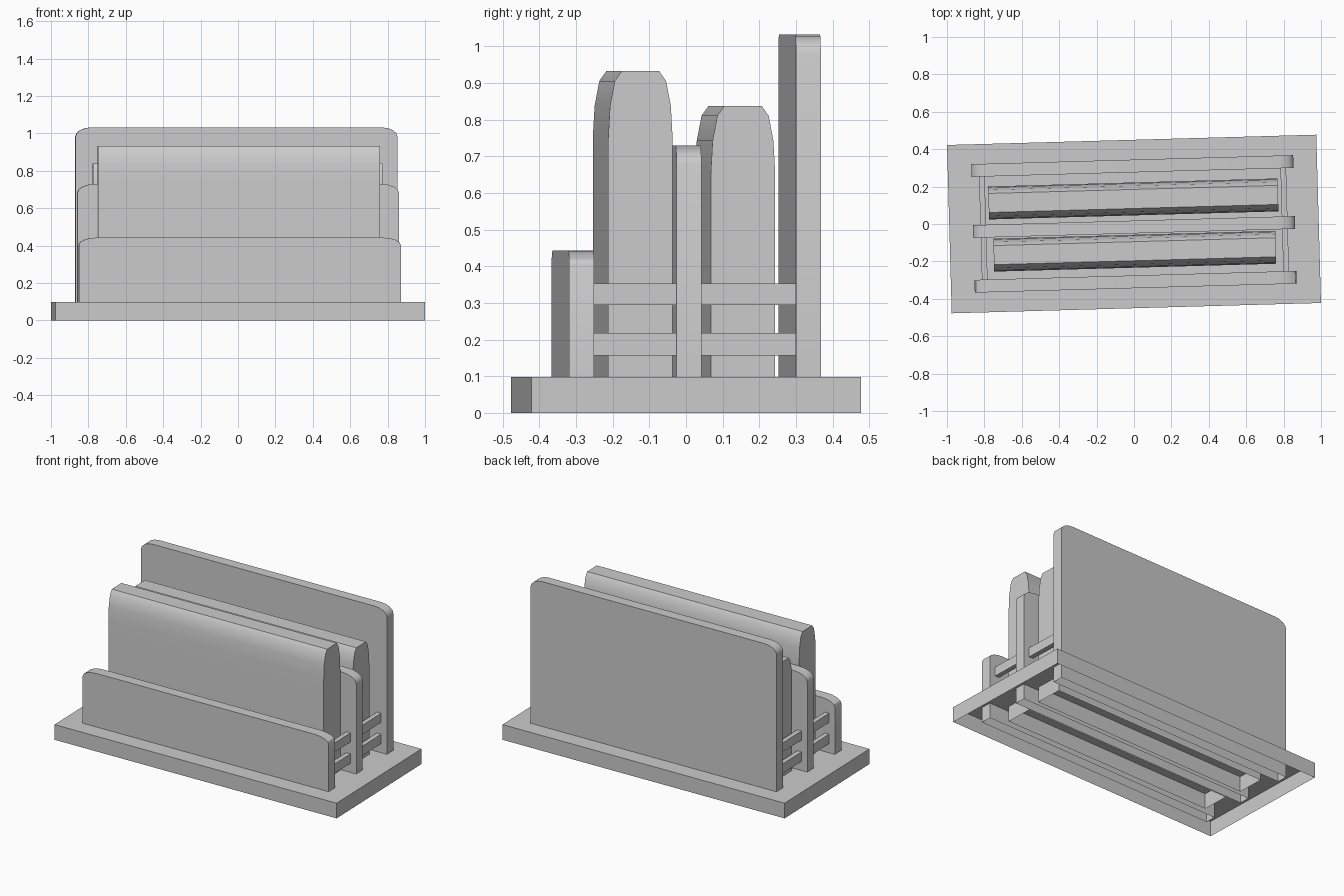
import bpy, bmesh, math

if "Cube" in bpy.data.objects:
    bpy.data.objects.remove(bpy.data.objects["Cube"])

TURN = 0.0279  # whole holder is turned slightly about z


def finish(name, bm):
    bmesh.ops.recalc_face_normals(bm, faces=bm.faces)
    me = bpy.data.meshes.new(name)
    bm.to_mesh(me)
    bm.free()
    ob = bpy.data.objects.new(name, me)
    bpy.context.collection.objects.link(ob)
    ob.rotation_euler.z = TURN
    bpy.ops.object.select_all(action='DESELECT')
    ob.select_set(True)
    bpy.context.view_layer.objects.active = ob
    bpy.ops.object.shade_smooth_by_angle(angle=math.radians(32))
    return ob


def open_prism(name, profile, place):
    """Extrude a profile between two ends, leaving the closing (bottom) side open."""
    bm = bmesh.new()
    a = [bm.verts.new(place(u, z, 0)) for u, z in profile]
    b = [bm.verts.new(place(u, z, 1)) for u, z in profile]
    bm.faces.new(a)
    bm.faces.new(b[::-1])
    for i in range(len(profile) - 1):
        bm.faces.new((a[i], b[i], b[i + 1], a[i + 1]))
    return finish(name, bm)


def mirrored(half):
    """Profile from right half points, listed bottom to top."""
    return half + [(-u, z) for u, z in reversed(half)]


def panel(name, y, depth, half_len, top, rx, rz, segs=4):
    half = [(half_len, 0)]
    for i in range(segs + 1):
        t = math.pi / 2 * i / segs
        half.append((half_len - rx + rx * math.cos(t), top - rz + rz * math.sin(t)))
    open_prism(name, mirrored(half),
               lambda u, z, e: (u, y + depth * (e - 0.5), z))


def slab(name, y, half_len, top):
    half = [(0.088, 0), (0.088, top - 0.185), (0.083, top - 0.095),
            (0.070, top - 0.027), (0.051, top)]
    open_prism(name, mirrored(half),
               lambda u, z, e: (half_len * (2 * e - 1), y + u, z))


def bar(name, x, y0, y1, z0, z1, w=0.03):
    bm = bmesh.new()
    bmesh.ops.create_cube(bm, size=1)
    for v in bm.verts:
        v.co = (x + v.co.x * w, (y0 + y1) / 2 + v.co.y * (y1 - y0),
                (z0 + z1) / 2 + v.co.z * (z1 - z0))
    finish(name, bm)


# Base tray, open underneath
open_prism("base", [(0.9875, 0), (0.9875, 0.098), (-0.9875, 0.098), (-0.9875, 0)],
           lambda u, z, e: (u, 0.45 * (2 * e - 1), z))

# Upright divider panels with rounded top corners
panel("front_panel", -0.309, 0.068, 0.861, 0.443, 0.10, 0.04)
panel("middle_panel", -0.016, 0.068, 0.861, 0.73, 0.10, 0.05)
panel("back_panel", 0.310, 0.068, 0.861, 1.032, 0.085, 0.05)

# Thick tapered inserts between the panels
slab("front_insert", -0.1455, 0.754, 0.933)
slab("back_insert", 0.134, 0.774, 0.838)

# Cross bars joining the panels at both ends
for side, sx in (("right", 1), ("left", -1)):
    for level, z0, z1 in (("lower", 0.157, 0.218), ("upper", 0.294, 0.353)):
        bar(f"{side}_{level}_front_bar", sx * 0.806, -0.276, -0.049, z0, z1)
        bar(f"{side}_{level}_back_bar", sx * 0.806, 0.017, 0.277, z0, z1)
